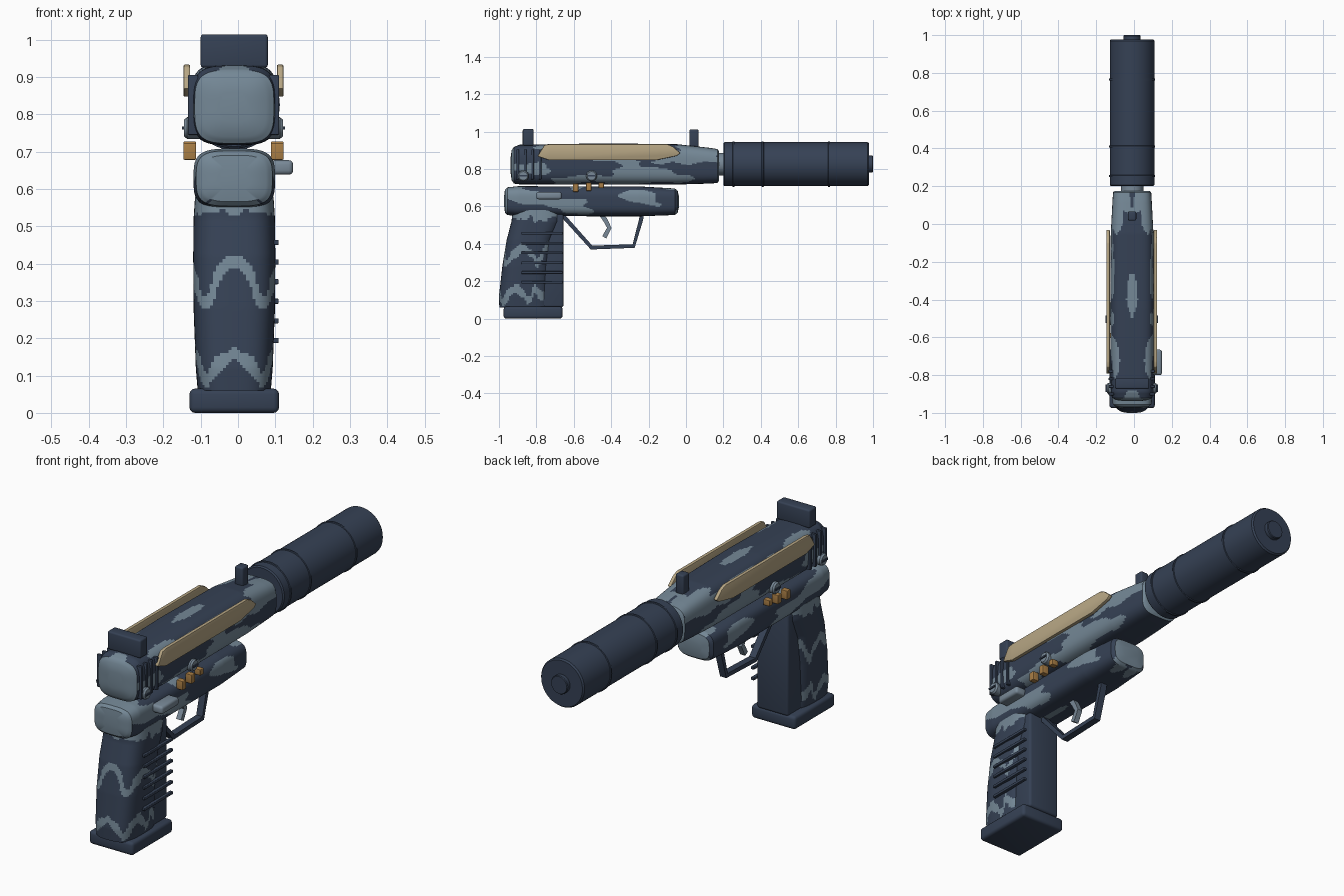
import bpy, bmesh, math
from mathutils import Vector, noise

if "Cube" in bpy.data.objects:
    bpy.data.objects.remove(bpy.data.objects["Cube"])

CX = -0.01  # centre line of the body


def mat(name, col):
    m = bpy.data.materials.new(name)
    m.diffuse_color = (*col, 1)
    m.use_nodes = True
    m.node_tree.nodes["Principled BSDF"].inputs["Base Color"].default_value = m.diffuse_color
    return m


NAVY = mat("navy", (0.036, 0.053, 0.090))
SLATE = mat("slate_grey", (0.175, 0.245, 0.305))
STEEL = mat("steel_grey", (0.19, 0.25, 0.31))
TAN = mat("tan", (0.47, 0.38, 0.23))
ORANGE = mat("orange_brown", (0.40, 0.21, 0.06))


def finish(name, bm, mats, smooth=True):
    bmesh.ops.recalc_face_normals(bm, faces=bm.faces)
    me = bpy.data.meshes.new(name)
    bm.to_mesh(me)
    bm.free()
    ob = bpy.data.objects.new(name, me)
    bpy.context.collection.objects.link(ob)
    for m in mats:
        me.materials.append(m)
    if smooth:
        bpy.ops.object.select_all(action='DESELECT')
        ob.select_set(True)
        bpy.context.view_layer.objects.active = ob
        bpy.ops.object.shade_smooth_by_angle(angle=math.radians(35))
    return ob


def box(name, lo, hi, m, bevel=0.0):
    bm = bmesh.new()
    bmesh.ops.create_cube(bm, size=1)
    for v in bm.verts:
        v.co = Vector([lo[i] + (v.co[i] + 0.5) * (hi[i] - lo[i]) for i in range(3)])
    if bevel:
        bmesh.ops.bevel(bm, geom=bm.edges[:], offset=bevel, segments=3, profile=0.5, affect='EDGES')
    return finish(name, bm, [m])


def turned(name, profile, m, centre, axis='Y', n=48):
    """Solid of revolution; profile is (position along axis, radius)."""
    bm = bmesh.new()
    rings = []
    for p, r in profile:
        ring = []
        for i in range(n):
            a = 2 * math.pi * i / n
            u, w = r * math.cos(a), r * math.sin(a)
            co = (centre[0] + u, p, centre[2] + w) if axis == 'Y' else (p, centre[1] + u, centre[2] + w)
            ring.append(bm.verts.new(co))
        rings.append(ring)
    for a, b in zip(rings, rings[1:]):
        for i in range(n):
            bm.faces.new((a[i], a[(i + 1) % n], b[(i + 1) % n], b[i]))
    bm.faces.new(rings[0])
    bm.faces.new(rings[-1])
    return finish(name, bm, [m])


def loft(name, keys, axis, power, rule, step=0.008, n=88):
    """Rounded-box loft; keys are (t, centre_a, centre_b, half_a, half_b). rule -> True for the light patch."""
    rows = [keys[0]]
    for k0, k1 in zip(keys, keys[1:]):
        c = max(1, round((k1[0] - k0[0]) / step))
        for j in range(1, c + 1):
            rows.append([a + (b - a) * j / c for a, b in zip(k0, k1)])
    bm = bmesh.new()
    rings = []
    for t, ca, cb, ha, hb in rows:
        ring = []
        for i in range(n):
            an = 2 * math.pi * i / n
            c, s = math.cos(an), math.sin(an)
            r = (abs(c) ** power + abs(s) ** power) ** (-1 / power)
            a, b = ca + ha * r * c, cb + hb * r * s
            ring.append(bm.verts.new((a, t, b) if axis == 'Y' else (a, b, t)))
        rings.append(ring)
    for a, b in zip(rings, rings[1:]):
        for i in range(n):
            bm.faces.new((a[i], a[(i + 1) % n], b[(i + 1) % n], b[i]))
    bm.faces.new(rings[0])
    bm.faces.new(rings[-1])
    bm.normal_update()
    for f in bm.faces:
        f.material_index = int(rule(f.calc_center_median(), f.normal))
    return finish(name, bm, [NAVY, SLATE])


def prism(name, pts, x0, x1, m, bevel=0.0):
    """Extrude a (y, z) outline between two x values."""
    bm = bmesh.new()
    f = bm.faces.new([bm.verts.new((x0, y, z)) for y, z in pts])
    g = bmesh.ops.extrude_face_region(bm, geom=[f])["geom"]
    for v in g:
        if isinstance(v, bmesh.types.BMVert):
            v.co.x = x1
    if bevel:
        bmesh.ops.bevel(bm, geom=bm.edges[:], offset=bevel, segments=2, profile=0.5, affect='EDGES')
    return finish(name, bm, [m])


def strip(name, pts, w, t, m):
    """Flat bar following a (y, z) path, w wide in x and t thick."""
    P = [Vector(p) for p in pts]
    side = []
    for i, p in enumerate(P):
        d = (P[min(i + 1, len(P) - 1)] - P[max(i - 1, 0)]).normalized()
        side.append(Vector((-d.y, d.x)) * t / 2)
    out = [p + s for p, s in zip(P, side)] + [p - s for p, s in reversed(list(zip(P, side)))]
    return prism(name, out, CX - w / 2, CX + w / 2, m)


# camouflage rules
def streaks(seed, cut):
    def rule(c, nrm):
        if abs(nrm.y) > 0.75:
            return True
        p = Vector((abs(c.x - CX) * 11 + seed, c.y * 3.6, c.z * 13))
        return noise.noise(p) + 0.35 * noise.noise(p * 2.3) > cut
    return rule


def tri(v):
    return abs((v % 1.0) * 2 - 1)


def grip_bands(c, nrm):
    a = math.atan2(abs(c.x - CX), -(c.y + 0.83)) / math.pi
    wob = 0.05 * noise.noise(Vector((a * 9, c.z * 9, 3)))
    mid = abs(c.z - 0.31 - 0.08 * tri(a * 2.5) + wob) < 0.025
    low = abs(c.z - 0.09 - 0.08 * tri(a * 3.5) + wob) < 0.022
    return mid or low or c.z > 0.535 + wob


# slide, frame and grip
loft("slide", [(-0.938, CX, 0.82, 0.04, 0.04), (-0.932, CX, 0.82, 0.085, 0.08),
               (-0.92, CX, 0.82, 0.106, 0.098), (-0.89, CX, 0.824, 0.113, 0.106),
               (-0.45, CX, 0.827, 0.116, 0.110), (-0.05, CX, 0.825, 0.113, 0.108),
               (0.12, CX, 0.818, 0.104, 0.096), (0.168, CX, 0.816, 0.101, 0.091),
               (0.176, CX, 0.816, 0.09, 0.08)], 'Y', 3.6, streaks(4.0, 0.13))
loft("frame", [(-0.972, CX, 0.628, 0.04, 0.03), (-0.968, CX, 0.628, 0.085, 0.062),
               (-0.955, CX, 0.628, 0.102, 0.074), (-0.90, CX, 0.628, 0.109, 0.080),
               (-0.25, CX, 0.627, 0.109, 0.080), (-0.06, CX, 0.625, 0.098, 0.071),
               (-0.045, CX, 0.625, 0.085, 0.06), (-0.038, CX, 0.625, 0.05, 0.03)],
     'Y', 3.6, streaks(9.0, 0.13))
loft("grip", [(0.06, CX, -0.86, 0.098, 0.138), (0.12, CX, -0.865, 0.103, 0.135),
              (0.28, CX, -0.855, 0.109, 0.127), (0.42, CX, -0.835, 0.110, 0.124),
              (0.52, CX, -0.80, 0.109, 0.133), (0.58, CX, -0.795, 0.105, 0.131)],
     'Z', 3.2, grip_bands)
box("grip_front_strap", (CX - 0.085, -0.80, 0.06), (CX + 0.085, -0.655, 0.56), NAVY, 0.012)
box("magazine_base", (CX - 0.12, -0.975, 0.0), (CX + 0.12, -0.66, 0.065), NAVY, 0.015)
for i in range(6):
    z = 0.194 + i * 0.0525
    box(f"grip_ridge_{i + 1}", (0.092, -0.88, z - 0.007), (0.109, -0.658, z + 0.007), NAVY, 0.003)

# suppressor with rings and muzzle
axis = (CX, 0, 0.826)
turned("barrel", [(0.1, 0.06), (0.24, 0.06)], STEEL, axis)
turned("suppressor", [(0.2, 0.112), (0.206, 0.118), (0.97, 0.118), (0.978, 0.112)], NAVY, axis, n=64)
for i, y in enumerate((0.254, 0.41, 0.765)):
    turned(f"suppressor_ring_{i + 1}", [(y - 0.007, 0.116), (y - 0.004, 0.122), (y + 0.004, 0.122),
                                        (y + 0.007, 0.116)], NAVY, axis, n=64)
turned("muzzle_cap", [(0.97, 0.045), (0.996, 0.045), (1.0, 0.042)], NAVY, axis)

# sights
box("rear_sight", (-0.10, -0.873, 0.925), (0.08, -0.815, 1.014), NAVY, 0.008)
box("front_sight", (-0.032, 0.018, 0.915), (0.012, 0.067, 1.012), NAVY, 0.008)

# trigger and guard
strip("trigger_guard", [(-0.67, 0.565), (-0.64, 0.53), (-0.505, 0.38), (-0.28, 0.388), (-0.24, 0.53), (-0.235, 0.57)],
      0.034, 0.022, NAVY)
strip("trigger", [(-0.455, 0.56), (-0.43, 0.525), (-0.41, 0.485), (-0.437, 0.435)], 0.026, 0.024, STEEL)

# side lever, right side only
box("side_lever", (0.085, -0.80, 0.638), (0.148, -0.665, 0.677), STEEL, 0.012)

# parts repeated on both sides
plate = [(-0.794, 0.868), (-0.757, 0.928), (-0.73, 0.933), (-0.10, 0.933), (-0.07, 0.92),
         (-0.03, 0.885), (-0.05, 0.87), (-0.16, 0.847), (-0.73, 0.847)]
for side, s in (("right", 1), ("left", -1)):
    def X(d):
        return -0.012 + s * d
    prism(f"side_plate_{side}", plate, X(0.116), X(0.134), TAN, 0.004)
    for i, y in enumerate((-0.87, -0.505)):
        turned(f"screw_{i + 1}_{side}", [(X(0.09), 0.029), (X(0.124), 0.029), (X(0.132), 0.023)],
               STEEL, (0, y, 0.763), 'X', 24)
        xs = sorted((X(0.13), X(0.138)))
        box(f"screw_slot_{i + 1}_{side}", (xs[0], y - 0.02, 0.759), (xs[1], y + 0.02, 0.767), NAVY)
    for i, (y, z0, z1) in enumerate(((-0.59, 0.678, 0.722), (-0.52, 0.683, 0.727), (-0.453, 0.698, 0.727))):
        xs = sorted((X(0.10), X(0.134)))
        box(f"indicator_{i + 1}_{side}", (xs[0], y - 0.014, z0), (xs[1], y + 0.014, z1), ORANGE, 0.003)
    for i in range(4):
        y = -0.90 + i * 0.04
        xs = sorted((X(0.095), X(0.122)))
        box(f"slide_serration_{i + 1}_{side}", (xs[0], y - 0.007, 0.745), (xs[1], y + 0.007, 0.905), NAVY, 0.003)
